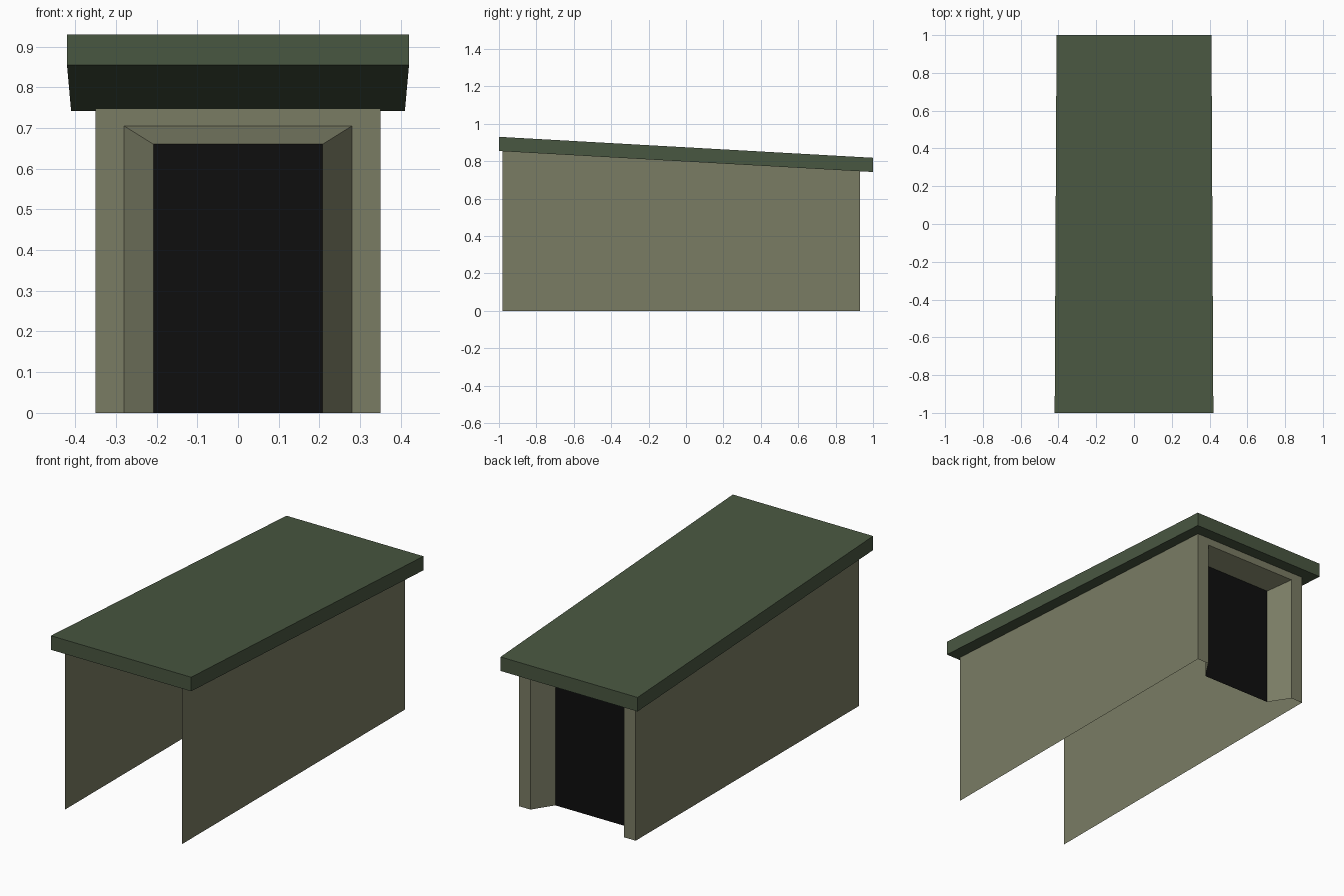
import bpy

if "Cube" in bpy.data.objects:
    bpy.data.objects.remove(bpy.data.objects["Cube"])


def material(name, rgb):
    def lin(c):
        c /= 255
        return c / 12.92 if c <= 0.04045 else ((c + 0.055) / 1.055) ** 2.4
    m = bpy.data.materials.new(name)
    m.diffuse_color = (*[lin(c) for c in rgb], 1)
    m.use_nodes = True
    m.node_tree.nodes["Principled BSDF"].inputs["Base Color"].default_value = m.diffuse_color
    return m


BEIGE = material("khaki_wall", (122, 124, 100))
GREEN = material("roof_green", (73, 87, 65))
BLACK = material("doorway_black", (14, 14, 14))


def build(name, verts, faces, mat):
    me = bpy.data.meshes.new(name)
    me.from_pydata(verts, [], faces)
    me.materials.append(mat)
    ob = bpy.data.objects.new(name, me)
    bpy.context.collection.objects.link(ob)
    return ob


def under(y):
    # height of the sloping roof underside
    return 0.854 - 0.056 * (y + 1)


FRONT, BACK, RECESS = -0.98, 0.93, 0.82
HALF = 0.35

# Roof slab: sloping down and tapering slightly to the back
rv = []
for y, w in ((-1, 0.42), (1, 0.41)):
    z = under(y)
    rv += [(-w, y, z), (w, y, z), (w, y, z + 0.076), (-w, y, z + 0.076)]
build("roof", rv,
      [(0, 1, 2, 3), (7, 6, 5, 4), (0, 4, 5, 1), (1, 5, 6, 2), (2, 6, 7, 3), (3, 7, 4, 0)],
      GREEN)

# Thin side walls, open at the front and below
for side, name in ((1, "right_wall"), (-1, "left_wall")):
    x = side * HALF
    v = [(x, FRONT, 0), (x, BACK, 0), (x, BACK, under(BACK)), (x, FRONT, under(FRONT))]
    build(name, v, [(0, 1, 2, 3) if side > 0 else (3, 2, 1, 0)], BEIGE)


# Back wall frame and splayed doorway reveal, as bands between nested arches
def arch(w, h, y):
    return [(w, y, 0), (w, y, h), (-w, y, h), (-w, y, 0)]


BANDS = [(0, 1, 5, 4), (1, 2, 6, 5), (2, 3, 7, 6)]
outer = arch(HALF, under(BACK), BACK)
mid = arch(0.28, 0.705, BACK)
inner = arch(0.208, 0.66, RECESS)
build("back_frame", outer + mid, BANDS, BEIGE)
build("doorway_reveal", mid + inner, BANDS, BEIGE)

# Dark doorway panel
build("doorway_panel", inner, [(0, 1, 2, 3)], BLACK)
